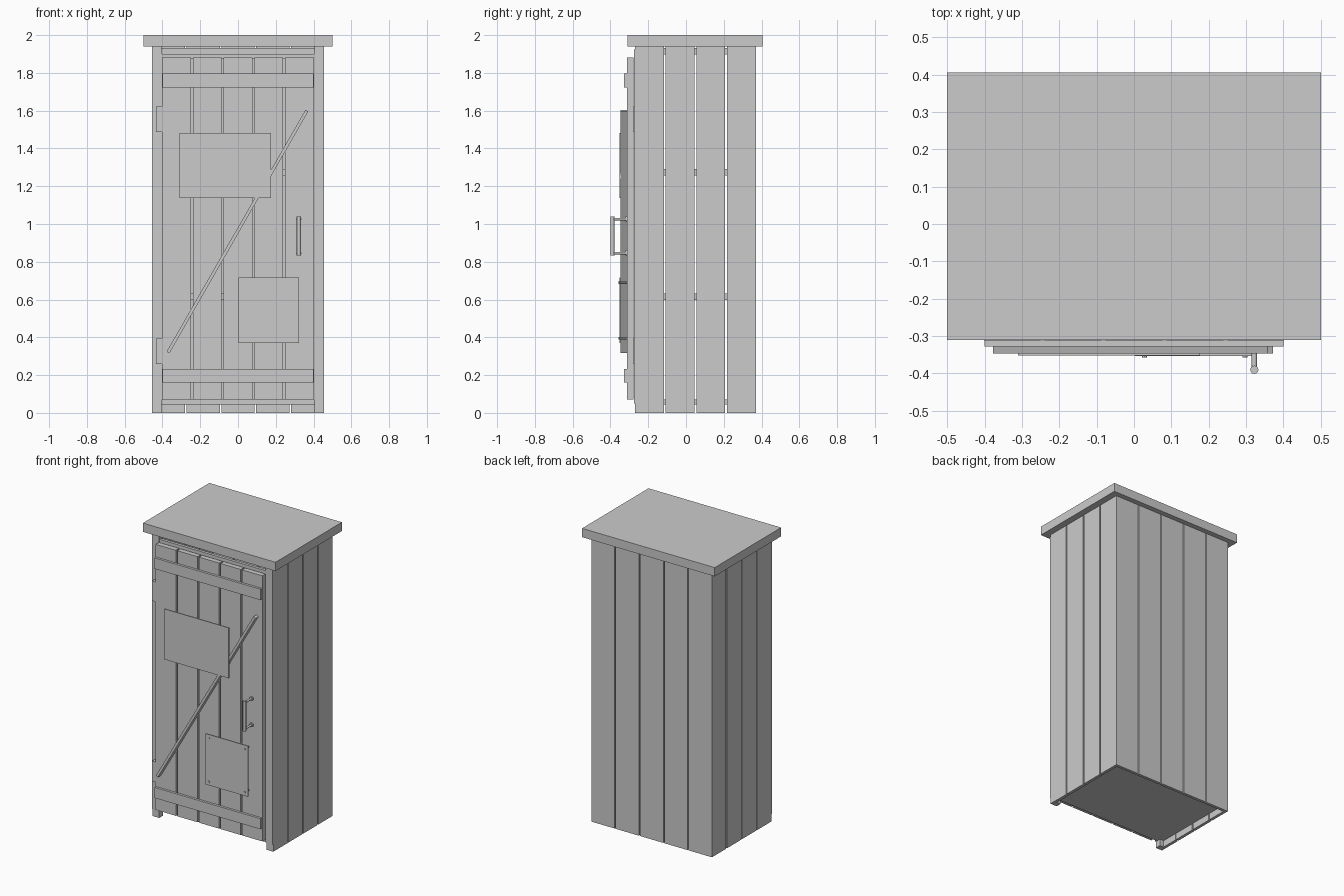
import bpy
import math
from mathutils import Vector

cube = bpy.data.objects.get("Cube")
if cube:
    bpy.data.objects.remove(cube, do_unlink=True)

wood = bpy.data.materials.new("plain_grey")
wood.use_nodes = True
GREY = (0.6, 0.6, 0.6, 1)
wood.diffuse_color = GREY
wood.node_tree.nodes["Principled BSDF"].inputs["Base Color"].default_value = GREY


def finish(name):
    ob = bpy.context.object
    ob.name = name
    ob.data.materials.append(wood)
    return ob


def box(name, x, y, z):
    """Box from (min, max) ranges."""
    bpy.ops.mesh.primitive_cube_add(size=1)
    ob = finish(name)
    for v in ob.data.vertices:
        v.co = [(r[0] + r[1]) / 2 + c * (r[1] - r[0]) for r, c in zip((x, y, z), v.co)]
    return ob


def rod(name, a, b, radius, sides=12):
    a, b = Vector(a), Vector(b)
    bpy.ops.mesh.primitive_cylinder_add(vertices=sides, radius=radius, depth=(b - a).length,
                                        location=(a + b) / 2)
    ob = finish(name)
    ob.rotation_euler = (b - a).to_track_quat("Z", "Y").to_euler()
    bpy.ops.object.shade_smooth_by_angle(angle=math.radians(40))
    return ob


def spans(low, high, count, gap):
    """Split a width into equal boards with gaps between them."""
    w = (high - low - gap * (count - 1)) / count
    return [(low + i * (w + gap), low + i * (w + gap) + w) for i in range(count)]


W, FRONT, BACK, TOP = 0.455, -0.27, 0.37, 1.94

# Roof and floor
box("roof", (-0.5, 0.5), (-0.31, 0.405), (TOP, 2.0))
box("floor", (-0.435, 0.435), (-0.26, 0.35), (0.045, 0.07))

# Back and side boards
for i, s in enumerate(spans(-W, W, 5, 0.008)):
    box(f"back_board_{i + 1}", s, (0.35, BACK), (0, TOP))
for side, k in (("left", 1), ("right", -1)):
    for i, s in enumerate(spans(FRONT, BACK, 4, 0.009)):
        box(f"{side}_board_{i + 1}", sorted((k * 0.435, k * W)), s, (0, TOP))

    # Front corner post and its facing strip
    box(f"{side}_post", sorted((k * 0.405, k * 0.435)), (FRONT, -0.23), (0, TOP))
    box(f"{side}_strip", sorted((k * 0.402, k * W)), (-0.276, FRONT), (0.05, 1.925))

    # Inner side rails
    for z in (0.615, 1.275, 1.915):
        box(f"{side}_inner_rail", sorted((k * 0.415, k * 0.435)), (-0.23, 0.35),
            (z - 0.017, z + 0.017))

# Inner back rails
for z in (0.615, 1.275, 1.915):
    box("back_inner_rail", (-0.435, 0.435), (0.33, 0.35), (z - 0.017, z + 0.017))
box("front_header", (-0.405, 0.405), (FRONT, -0.25), (1.875, 1.9))

# Door boards and battens
for i, s in enumerate(spans(-0.402, 0.402, 5, 0.011)):
    box(f"door_board_{i + 1}", s, (-0.312, -0.278), (0.072, 1.882))
for name, z in (("lower_batten", (0.16, 0.232)), ("upper_batten", (1.722, 1.796))):
    box(name, (-0.4, 0.4), (-0.328, -0.312), z)

# Diagonal brace, a square bar with upright ends
brace = box("door_brace", (-0.0085, 0.0085), (-0.346, -0.312), (-0.738, 0.738))
brace.location = (-0.003, 0, 0.96)
brace.rotation_euler.y = math.atan2(0.735, 1.28)

# Hinges
for name, z in (("lower_hinge", (0.258, 0.395)), ("upper_hinge", (1.487, 1.622))):
    box(name, (-0.433, -0.402), (-0.308, -0.276), z)

# Plain plates on the door, with pins in the corners of the smaller one
box("large_plate", (-0.31, 0.176), (-0.352, -0.345), (1.138, 1.482))
box("small_plate", (0.003, 0.322), (-0.353, -0.346), (0.37, 0.716))
for x in (0.028, 0.297):
    for z in (0.395, 0.69):
        rod("plate_pin", (x, -0.357, z), (x, -0.312, z), 0.007, 8)

# Door handle
rod("handle_grip", (0.322, -0.39, 0.832), (0.322, -0.39, 1.04), 0.011)
for z in (0.846, 1.026):
    rod("handle_stem", (0.322, -0.39, z), (0.322, -0.312, z), 0.007)
    rod("handle_base", (0.322, -0.32, z), (0.322, -0.311, z), 0.014)
